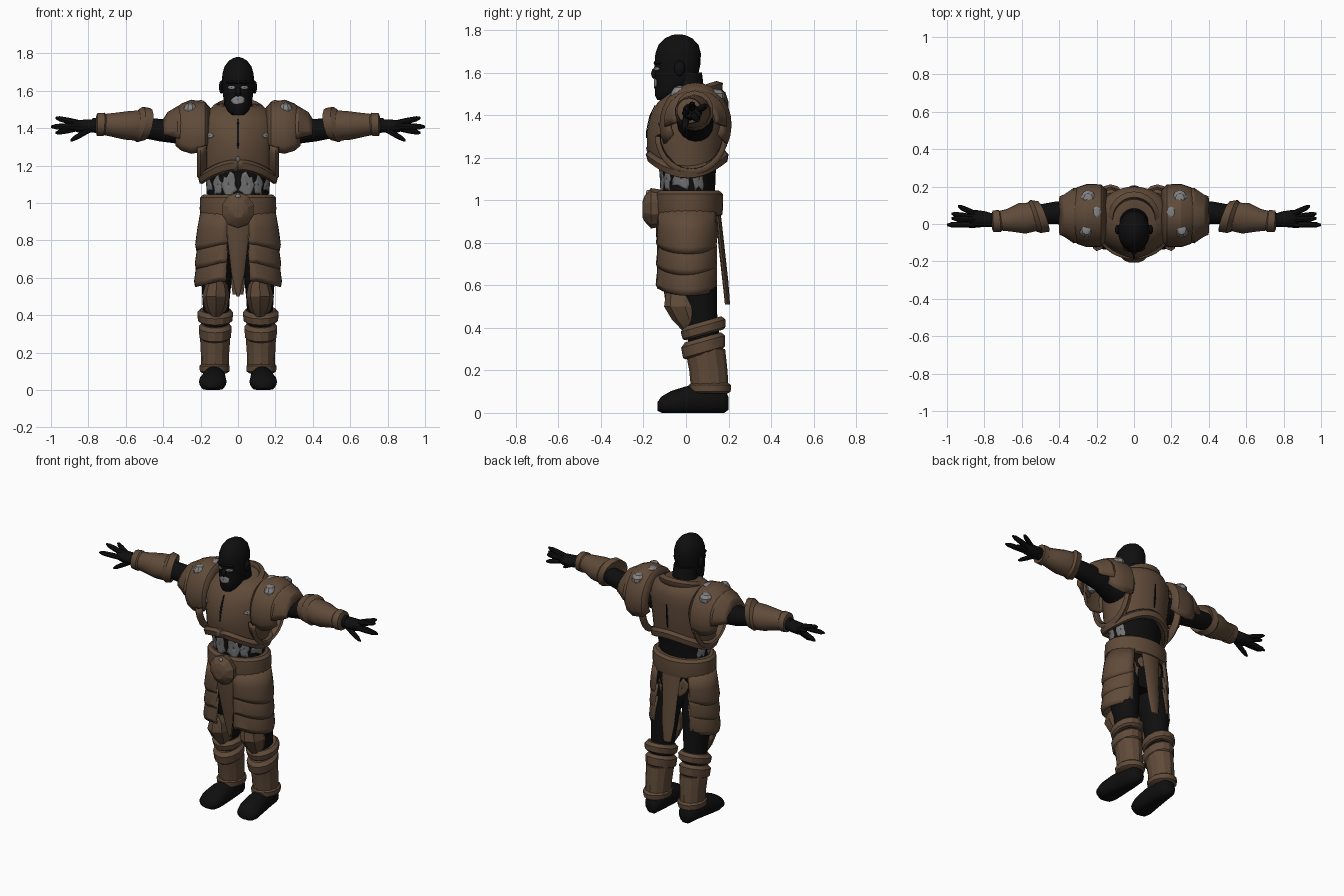
import bpy, bmesh, random
from math import sin, cos, radians, pi
from mathutils import Vector, Matrix
from mathutils.bvhtree import BVHTree

random.seed(4)
cube = bpy.data.objects.get("Cube")
if cube:
    bpy.data.objects.remove(cube, do_unlink=True)


def material(name, red, green, blue):
    mat = bpy.data.materials.new(name)
    mat.use_nodes = True
    colour = (red, green, blue, 1)
    mat.diffuse_color = colour
    shader = mat.node_tree.nodes["Principled BSDF"]
    shader.inputs["Base Color"].default_value = colour
    shader.inputs["Roughness"].default_value = .8
    return mat


DARK = material("dark_skin", .005, .0045, .0045)
LEATHER = material("brown_leather", .115, .069, .041)
STONE = material("grey_stone", .23, .23, .23)
PAINT = material("grey_body_paint", .17, .17, .17)


def finish(name, bm, mat, mirror=False, thick=0, sharp=35):
    """Turn a bmesh into a named, shaded object."""
    bmesh.ops.recalc_face_normals(bm, faces=bm.faces)
    mesh = bpy.data.meshes.new(name)
    bm.to_mesh(mesh)
    bm.free()
    mesh.materials.append(mat)
    mesh.shade_smooth()
    mesh.set_sharp_from_angle(angle=radians(sharp))
    ob = bpy.data.objects.new(name, mesh)
    bpy.context.scene.collection.objects.link(ob)
    if thick:
        shell = ob.modifiers.new("thickness", "SOLIDIFY")
        shell.thickness = thick
        shell.offset = 0
    if mirror:
        ob.modifiers.new("mirror", "MIRROR")
    return ob


def place(axis, t, a, b):
    return Vector({"x": (t, a, b), "y": (a, t, b), "z": (a, b, t)}[axis])


def add_loft(bm, rings, axis="z", sides=20, arc=None, warp=None):
    """Skin rings of (position, centre a, centre b, radius a, radius b)."""
    loops = []
    count = sides + 1 if arc else sides
    for i, (t, a, b, ra, rb) in enumerate(rings):
        loop = []
        for j in range(count):
            angle = 2 * pi * j / sides - pi / 2
            if arc:
                angle = radians(arc[0] + (arc[1] - arc[0]) * j / sides)
            co = place(axis, t, a + ra * cos(angle), b + rb * sin(angle))
            if warp:
                co = warp(co, i / (len(rings) - 1))
            loop.append(bm.verts.new(co))
        loops.append(loop)
    for low, high in zip(loops, loops[1:]):
        for j in range(sides):
            k = (j + 1) % count
            bm.faces.new((low[j], low[k], high[k], high[j]))
    if not arc:
        bm.faces.new(loops[0])
        bm.faces.new(loops[-1])


def loft(name, rings, mat, axis="z", sides=20, arc=None, warp=None, **options):
    bm = bmesh.new()
    add_loft(bm, rings, axis, sides, arc, warp)
    return finish(name, bm, mat, **options)


def blob(name, loc, radii, mat, detail=8, **options):
    bm = bmesh.new()
    bmesh.ops.create_uvsphere(bm, u_segments=detail + 4, v_segments=detail, radius=1)
    bmesh.ops.transform(bm, verts=bm.verts,
                        matrix=Matrix.Translation(loc) @ Matrix.Diagonal((*radii, 1)))
    return finish(name, bm, mat, **options)


def patch(name, target, turn, across, height, wide, tall, mat, rough=0, mirror=False):
    """Lay a thin patch on a surface; turn 0 faces front, 180 faces back."""
    mesh = target.data
    tree = BVHTree.FromPolygons([v.co for v in mesh.vertices],
                                [list(p.vertices) for p in mesh.polygons])
    out = Vector((sin(radians(turn)), -cos(radians(turn)), 0))
    side = Vector((-out.y, out.x, 0))
    wobble = [1 + rough * random.uniform(-1, 1) for _ in range(14)]
    bm = bmesh.new()
    loops = []
    for scale in (.02, .35, .7, 1):
        loop = []
        for j, w in enumerate(wobble):
            angle = 2 * pi * j / len(wobble)
            start = out + side * (across + wide * scale * w * cos(angle))
            start.z = height + tall * scale * w * sin(angle)
            hit = tree.ray_cast(start, -out)[0]
            loop.append(bm.verts.new(hit + out * .004) if hit else None)
        loops.append(loop)
    for inner, outer in zip(loops, loops[1:]):
        for j in range(len(wobble)):
            quad = (inner[j - 1], inner[j], outer[j], outer[j - 1])
            if all(quad):
                bm.faces.new(quad)
    return finish(name, bm, mat, mirror=mirror, thick=.004)


# Head and neck
head = loft("head", [
    (1.47, 0, -.1, .035, .035), (1.49, 0, -.085, .055, .06), (1.53, 0, -.055, .073, .09),
    (1.58, 0, -.045, .081, .1), (1.64, 0, -.04, .085, .108), (1.69, 0, -.037, .084, .107),
    (1.73, 0, -.035, .072, .094), (1.76, 0, -.035, .05, .066), (1.775, 0, -.035, .025, .034),
    (1.78, 0, -.035, .008, .01)], DARK, sides=24, sharp=60)
loft("neck", [(1.4, 0, .03, .1, .09), (1.48, 0, .015, .08, .075), (1.6, 0, .005, .07, .07)], DARK)
blob("nose", (0, -.146, 1.595), (.016, .018, .026), DARK)
blob("brow", (0, -.125, 1.645), (.062, .028, .013), DARK)
blob("ears", (.088, -.03, 1.62), (.014, .026, .036), DARK, mirror=True)
patch("eyes", head, 0, .034, 1.618, .02, .009, STONE, mirror=True)
patch("mouth_paint", head, 0, 0, 1.55, .036, .022, STONE, rough=.15)

# Body under the armour
belly = loft("belly", [(.98, 0, .01, .165, .125), (1.06, 0, .01, .162, .127),
                       (1.13, 0, .01, .168, .13), (1.25, 0, .01, .18, .15)], DARK, sides=28)
for turn, wide in ((24, .04), (50, .03), (82, .04), (112, .025)):
    patch("belly_paint", belly, turn, 0, 1.1, wide, .055, PAINT, rough=.4, mirror=True)
hips = loft("hips", [(.72, 0, .02, .17, .1), (.8, 0, .02, .185, .125),
                     (1, 0, .015, .18, .135)], DARK)
for across, height, wide, tall in ((.07, .85, .035, .06), (-.05, .87, .05, .03), (-.1, .8, .02, .06)):
    patch("seat_patch", hips, 180, across, height, wide, tall, LEATHER, rough=.35)


# Chest armour with an arched lower edge and a raised front ridge
def shape_chest(co, k):
    co.z += .075 * (1 - (co.x / .2) ** 2) * max(0, 1 - 2.2 * k)
    if co.y < 0:
        co.y -= .015 * max(0, 1 - abs(co.x) / .1) * (1 - k)
    co.z += .22 * (co.y - .04) * max(0, k - .6)
    return co


chest = loft("chest_plate", [
    (1.12, 0, .01, .19, .165), (1.2, 0, .008, .196, .178), (1.3, 0, .01, .205, .183),
    (1.4, 0, .02, .215, .178), (1.46, 0, .035, .2, .165), (1.5, 0, .045, .165, .14),
    (1.525, 0, .04, .11, .11)], LEATHER, sides=32, warp=shape_chest)


def arch(co, k):
    co.z += .075 * (1 - (co.x / .2) ** 2)
    return co


loft("chest_rim", [(1.1, 0, .01, .19, .165), (1.11, 0, .008, .202, .183),
                   (1.14, 0, .005, .208, .19), (1.155, 0, .005, .195, .175)],
     LEATHER, sides=32, warp=arch, arc=(-90, 270), thick=.01)


def lean(co, k):
    co.z += .3 * (co.y - .04)
    return co


loft("collar", [(1.46, 0, .035, .135, .13), (1.51, 0, .035, .135, .135), (1.525, 0, .03, .115, .115),
                (1.49, 0, .03, .1, .1)], LEATHER, sides=24, warp=lean, arc=(-90, 270), thick=.008)
patch("front_seam", chest, 0, 0, 1.37, .006, .08, DARK)
patch("back_seam", chest, 180, 0, 1.33, .005, .08, DARK)
patch("chest_studs", chest, 0, .15, 1.36, .018, .012, STONE, mirror=True)
patch("centre_stud", chest, 0, 0, 1.235, .01, .014, STONE)

# Shoulder pads in two layers with set stones
loft("shoulder_pads", [
    (.15, .045, 1.37, .13, .13), (.18, .045, 1.36, .16, .175), (.25, .045, 1.355, .162, .19),
    (.3, .045, 1.36, .145, .165), (.33, .045, 1.37, .12, .13)], LEATHER,
     axis="x", arc=(-28, 208), sides=18, mirror=True, thick=.015, sharp=25)
loft("shoulder_flanges", [
    (.27, .045, 1.375, .135, .145), (.32, .045, 1.375, .14, .135), (.37, .045, 1.38, .105, .1),
    (.395, .045, 1.38, .095, .06)], LEATHER,
     axis="x", arc=(-12, 192), sides=12, mirror=True, thick=.018, sharp=20)
loft("armhole_rims", [(.17, .025, 1.31, .15, .16), (.2, .025, 1.3, .165, .175),
                      (.215, .025, 1.3, .15, .155)], LEATHER,
     axis="x", arc=(180, 360), sides=14, mirror=True, thick=.012)
for loc, radii in (((.255, -.03, 1.49), (.04, .045, .05)), ((.27, -.075, 1.405), (.034, .03, .036)),
                   ((.245, .135, 1.49), (.042, .05, .036)), ((.2, .06, 1.535), (.025, .035, .016))):
    blob("pad_stone", loc, radii, STONE, detail=5, mirror=True, sharp=20)

# Arms and bracers
loft("arms", [(.12, .04, 1.36, .09, .1), (.22, .045, 1.365, .085, .085), (.32, .055, 1.385, .065, .068),
              (.42, .06, 1.39, .06, .06), (.52, .05, 1.405, .052, .055), (.64, .03, 1.415, .048, .05),
              (.78, .02, 1.415, .036, .038)], DARK, axis="x", sides=16, mirror=True)


def skew(co, k):
    co.x += (.4 * (co.y - .04) - .2 * (co.z - 1.42)) * (1 - k)
    return co


loft("bracers", [(.5, .04, 1.42, .06, .065), (.485, .04, 1.422, .083, .086), (.525, .04, 1.42, .09, .095),
                 (.545, .038, 1.415, .078, .08), (.6, .03, 1.415, .083, .076), (.67, .02, 1.418, .062, .064),
                 (.715, .017, 1.42, .054, .057), (.72, .016, 1.42, .061, .063), (.755, .015, 1.42, .058, .06),
                 (.76, .015, 1.42, .04, .04)], LEATHER, axis="x", sides=14, warp=skew, mirror=True, sharp=28)

# Hands with spread fingers
loft("palms", [(.74, .02, 1.415, .03, .032), (.79, .025, 1.412, .042, .036),
               (.85, .03, 1.41, .046, .034), (.88, .03, 1.41, .038, .025)],
     DARK, axis="x", sides=12, mirror=True)
bm = bmesh.new()
for root, tip in (((.84, 0, 1.412), (1, -.005, 1.408)), ((.84, .025, 1.425), (.975, .03, 1.455)),
                  ((.84, .05, 1.42), (.94, .095, 1.445)), ((.84, .03, 1.405), (.975, .055, 1.375)),
                  ((.78, .005, 1.4), (.895, -.01, 1.335))):
    root, tip = Vector(root), Vector(tip)
    rings = [(*root.lerp(tip, f), r, r) for f, r in ((0, .017), (.5, .017), (.85, .014), (1, .006))]
    add_loft(bm, rings, axis="x", sides=8)
finish("fingers", bm, DARK, mirror=True)

# Belt and faceted buckle
loft("belt", [(.925, 0, .015, .185, .14), (.93, 0, .015, .2, .155), (.97, 0, .015, .205, .16),
              (1.03, 0, .015, .202, .158), (1.045, 0, .015, .185, .14)], LEATHER, sides=28)
loft("buckle", [(-.205, 0, .955, .03, .035), (-.195, 0, .96, .055, .06), (-.165, 0, .962, .088, .095),
                (-.12, 0, .962, .08, .088)], LEATHER, axis="y", sides=10, sharp=20)
blob("buckle_stud", (0, -.178, 1.035), (.014, .01, .014), STONE)

# Skirt plates in overlapping tiers, lowest point at the side
for top, bottom, flare in ((.95, .78, .012), (.83, .68, .014), (.75, .585, .018)):
    def hang(co, k):
        co.z -= .05 * k * max(0, co.x / .2 - .45)
        return co
    middle = (top + bottom) / 2
    loft("skirt_tier", [(top, 0, .015, .195, .148), (middle, 0, .015, .2 + flare, .15),
                        (bottom + .02, 0, .012, .21 + flare, .148 + flare / 3),
                        (bottom, 0, .012, .205 + flare, .145)], LEATHER,
         arc=(-74, 56), sides=14, warp=hang, mirror=True, thick=.014, sharp=25)

# Hanging cloths, front and back
loft("front_cloth", [(.95, 0, -.13, .075, .014), (.8, 0, -.125, .055, .014),
                     (.62, 0, -.1, .035, .012), (.5, 0, -.085, .008, .008)], LEATHER, sides=8)
loft("back_cloth", [(.95, 0, .15, .07, .012), (.8, 0, .165, .055, .014),
                    (.62, 0, .185, .045, .014), (.51, 0, .195, .028, .012)], LEATHER, sides=8)

# Legs and knee guards
loft("legs", [(.86, .1, .02, .085, .11), (.72, .108, .025, .092, .11), (.6, .115, .05, .082, .095),
              (.48, .117, .065, .072, .08), (.3, .12, .09, .065, .075), (.08, .122, .11, .05, .055)],
     DARK, sides=16, mirror=True)
loft("knee_guards", [(.6, .115, -.03, .03, .055), (.56, .115, -.01, .06, .085), (.5, .118, -.005, .074, .098),
                     (.44, .118, .015, .06, .082), (.39, .118, .03, .03, .05)],
     LEATHER, sides=8, mirror=True, sharp=15)


# Greaves: two leaning cuffs, a shin piece and an ankle roll
def raise_back(co, k):
    co.z += .28 * (co.y - .08)
    return co


for z, tall, wide, deep in ((.365, .065, .098, .105), (.275, .08, .09, .103)):
    loft("greave_cuff", [(z, .122, .085, wide - .015, deep - .015), (z + .01, .122, .085, wide - .004, deep - .004),
                         (z + tall - .02, .122, .08, wide, deep), (z + tall, .122, .08, wide - .018, deep - .018)],
         LEATHER, sides=14, warp=raise_back, mirror=True, sharp=25)
loft("shin_guards", [(.11, .124, .112, .074, .088), (.2, .123, .105, .076, .09), (.3, .122, .09, .082, .094)],
     LEATHER, sides=12, mirror=True, sharp=25)
loft("ankle_rolls", [(.09, .125, .115, .065, .08), (.1, .125, .112, .081, .098), (.13, .125, .112, .083, .1),
                     (.145, .125, .112, .065, .08)], LEATHER, sides=14, mirror=True)


# Feet with a flat sole
def flatten(co, k):
    co.z = max(co.z, 0)
    return co


loft("feet", [(.2, .122, .045, .025, .03), (.18, .122, .055, .048, .06), (.1, .124, .06, .058, .07),
              (0, .13, .055, .066, .07), (-.07, .135, .045, .074, .058), (-.115, .137, .035, .063, .042),
              (-.135, .137, .03, .03, .02)], DARK, axis="y", sides=16, warp=flatten, mirror=True, sharp=50)
